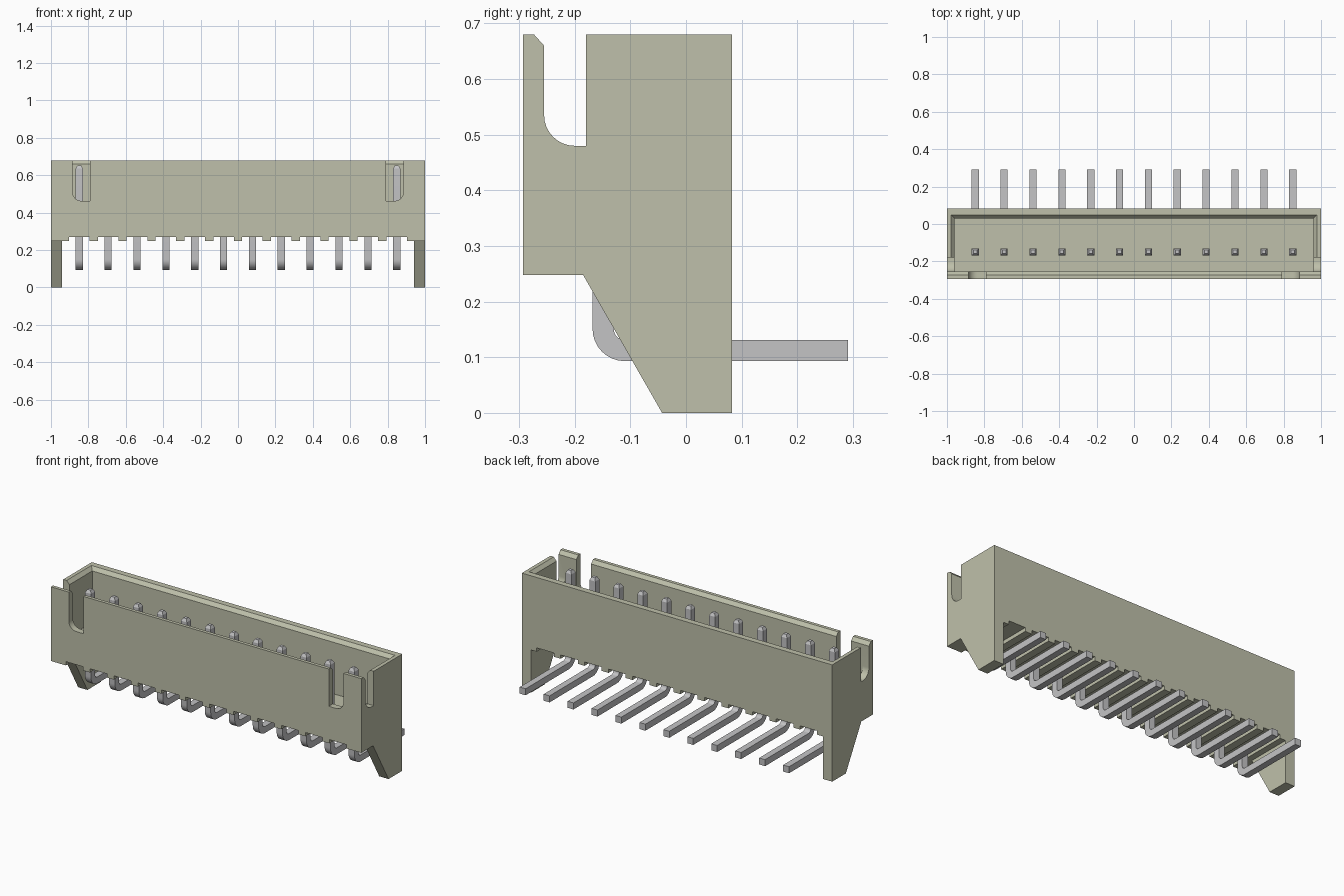
import bpy, bmesh, math

if "Cube" in bpy.data.objects:
    bpy.data.objects.remove(bpy.data.objects["Cube"], do_unlink=True)


def material(name, rgb):
    m = bpy.data.materials.new(name)
    m.use_nodes = True
    m.diffuse_color = (*rgb, 1)
    bsdf = next(n for n in m.node_tree.nodes if n.type == 'BSDF_PRINCIPLED')
    bsdf.inputs["Base Color"].default_value = (*rgb, 1)
    return m


BEIGE = material("beige plastic", (0.52, 0.53, 0.405))
METAL = material("grey metal", (0.55, 0.55, 0.56))


def add_object(name, bm, mat):
    bmesh.ops.recalc_face_normals(bm, faces=bm.faces)
    mesh = bpy.data.meshes.new(name)
    bm.to_mesh(mesh)
    bm.free()
    mesh.materials.append(mat)
    ob = bpy.data.objects.new(name, mesh)
    bpy.context.collection.objects.link(ob)
    return ob


def loft(bm, rings):
    """Skin a list of point rings and cap both ends."""
    rings = [[bm.verts.new(p) for p in ring] for ring in rings]
    n = len(rings[0])
    for a, b in zip(rings, rings[1:]):
        for i in range(n):
            j = (i + 1) % n
            bm.faces.new((a[i], a[j], b[j], b[i]))
    bm.faces.new(rings[0])
    bm.faces.new(rings[-1])


def rect(x0, x1, y0, y1, z):
    return [(x0, y0, z), (x1, y0, z), (x1, y1, z), (x0, y1, z)]


def arc(cu, cv, r, a0, a1, steps=8):
    return [(cu + r * math.cos(math.radians(a0 + (a1 - a0) * i / steps)),
             cv + r * math.sin(math.radians(a0 + (a1 - a0) * i / steps)))
            for i in range(steps + 1)]


def select_only(ob):
    bpy.ops.object.select_all(action='DESELECT')
    ob.select_set(True)
    bpy.context.view_layer.objects.active = ob


def cut(target, bm):
    """Subtract a closed mesh from the target and discard the cutter."""
    cutter = add_object("cutter", bm, BEIGE)
    cutter.hide_render = True
    mod = target.modifiers.new("cut", 'BOOLEAN')
    mod.operation = 'DIFFERENCE'
    mod.solver = 'EXACT'
    mod.object = cutter
    select_only(target)
    bpy.ops.object.modifier_apply(modifier=mod.name)
    bpy.data.objects.remove(cutter, do_unlink=True)


PIN_COUNT, PITCH = 12, 0.1543
pin_x = [(i - (PIN_COUNT - 1) / 2) * PITCH for i in range(PIN_COUNT)]

# Housing: side outline, including the sloped legs, extruded across the width
outline = [(-0.293, 0.68), (-0.293, 0.248), (-0.185, 0.248), (-0.043, 0),
           (0.083, 0), (0.083, 0.68)]
bm = bmesh.new()
loft(bm, [[(x, y, z) for y, z in outline] for x in (-1, 1)])
housing = add_object("housing", bm, BEIGE)

# Open space between the two legs
bm = bmesh.new()
loft(bm, [rect(-0.94, 0.94, -0.5, 0.5, z) for z in (-0.1, 0.248)])
cut(housing, bm)

# Shallow grooves under the floor, one for each pin
bm = bmesh.new()
for x in pin_x:
    loft(bm, [rect(x - 0.055, x + 0.055, -0.5, 0.5, z) for z in (0.2, 0.27)])
cut(housing, bm)

# Main cavity with a chamfered rim
bm = bmesh.new()
loft(bm, [rect(-0.96 - e, 0.96 + e, -0.255 - e, 0.03 + e, z)
          for z, e in ((0.36, 0), (0.66, 0), (0.70, 0.036))])
cut(housing, bm)

# Rounded slots in both side walls, behind the front wall
slot = ([(-0.18, 0.70), (-0.291, 0.70), (-0.255, 0.66)]
        + arc(-0.2, 0.535, 0.055, 180, 270) + [(-0.18, 0.48)])
bm = bmesh.new()
loft(bm, [[(x, y, z) for y, z in slot] for x in (-1.1, 1.1)])
cut(housing, bm)

# Slots in the front wall, rounded at the outer lower corner
notch = ([(0.79, 0.75), (0.79, 0.463)]
         + arc(0.837, 0.511, 0.048, 270, 360) + [(0.885, 0.75)])
bm = bmesh.new()
for side in (-1, 1):
    loft(bm, [[(side * x, y, z) for x, z in notch] for y in (-0.4, -0.22)])
cut(housing, bm)

# Bent square pin: chamfered tip, straight shank, quarter bend, tail to the back
H = 0.019
path = [(-0.149, 0.652, 180, 0.010), (-0.149, 0.636, 180, H)]
path += [(y, z, 180 + 90 * i / 8, H)
         for i, (y, z) in enumerate(arc(-0.11, 0.151, 0.039, 180, 270))]
path += [(0.291, 0.112, 270, H)]
bm = bmesh.new()
rings = []
for y, z, angle, h in path:
    dy, dz = math.cos(math.radians(angle)) * h, math.sin(math.radians(angle)) * h
    rings.append([(-h, y - dy, z - dz), (h, y - dy, z - dz),
                  (h, y + dy, z + dz), (-h, y + dy, z + dz)])
loft(bm, rings)
pin = add_object("pin_1", bm, METAL)

for ob in (housing, pin):
    select_only(ob)
    bpy.ops.object.shade_smooth_by_angle(angle=math.radians(25))

# Row of identical pins
pin.location.x = pin_x[0]
for i, x in enumerate(pin_x[1:], 2):
    copy = bpy.data.objects.new(f"pin_{i}", pin.data)
    copy.location.x = x
    bpy.context.collection.objects.link(copy)
